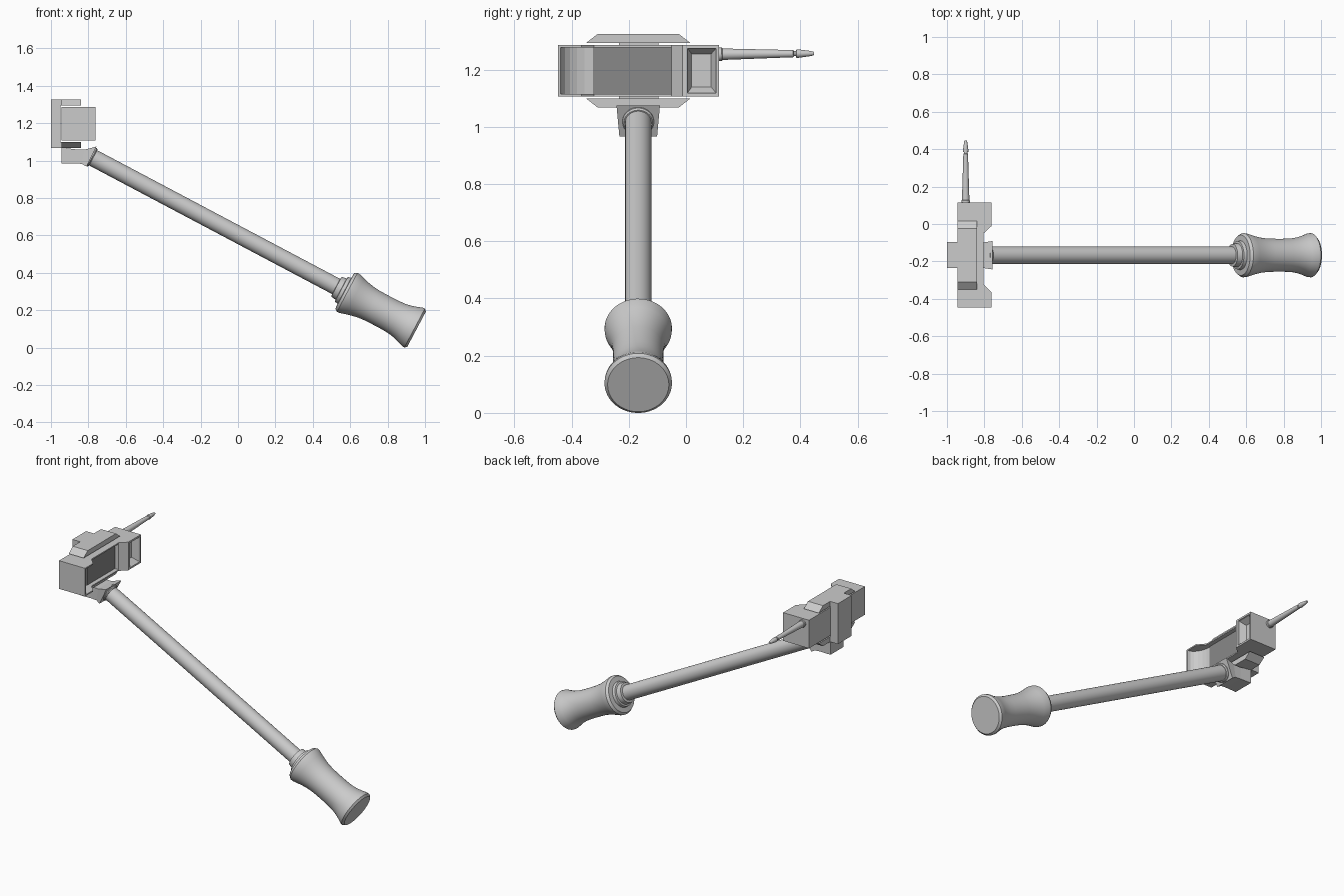
import bpy, bmesh, math
from mathutils import Vector

if "Cube" in bpy.data.objects:
    bpy.data.objects.remove(bpy.data.objects["Cube"])

YC = -0.167  # centre line of pole and clamp


def make(name, verts, faces, smooth=False):
    me = bpy.data.meshes.new(name)
    me.from_pydata([tuple(v) for v in verts], [], faces)
    bm = bmesh.new()
    bm.from_mesh(me)
    bmesh.ops.recalc_face_normals(bm, faces=bm.faces)
    bm.to_mesh(me)
    bm.free()
    ob = bpy.data.objects.new(name, me)
    bpy.context.collection.objects.link(ob)
    bpy.ops.object.select_all(action='DESELECT')
    ob.select_set(True)
    bpy.context.view_layer.objects.active = ob
    if smooth:
        bpy.ops.object.shade_smooth_by_angle(angle=math.radians(30))
    return ob


def loft(name, rings):
    """Join equal-sized rings of points into a capped solid."""
    n = len(rings[0])
    verts = [v for r in rings for v in r]
    faces = [(k * n + i, k * n + (i + 1) % n, (k + 1) * n + (i + 1) % n, (k + 1) * n + i)
             for k in range(len(rings) - 1) for i in range(n)]
    faces += [tuple(range(n)), tuple(range(len(verts) - n, len(verts)))]
    return make(name, verts, faces)


def prism_z(name, outline, z0, z1):
    return loft(name, [[(x, y, z) for x, y in outline] for z in (z0, z1)])


def box(name, x0, x1, y0, y1, z0, z1):
    return prism_z(name, [(x0, y0), (x1, y0), (x1, y1), (x0, y1)], z0, z1)


def lathe(name, origin, axis, profile, n=40):
    """Revolve (distance, radius) pairs about an axis."""
    o, a = Vector(origin), Vector(axis).normalized()
    u = a.orthogonal().normalized()
    w = a.cross(u)
    rings = [[o + a * d + (u * math.cos(t) + w * math.sin(t)) * r
              for t in (2 * math.pi * i / n for i in range(n))] for d, r in profile]
    ob = loft(name, rings)
    bpy.ops.object.shade_smooth_by_angle(angle=math.radians(30))
    return ob


def cut(target, cutter):
    m = target.modifiers.new("cut", 'BOOLEAN')
    m.operation = 'DIFFERENCE'
    m.solver = 'EXACT'
    m.object = cutter
    bpy.context.view_layer.objects.active = target
    bpy.ops.object.modifier_apply(modifier=m.name)
    bpy.data.objects.remove(cutter)


# Head housing with a notched front
housing = prism_z("head_housing", [
    (-0.945, -0.447), (-0.763, -0.447), (-0.763, -0.365), (-0.804, -0.322),
    (-0.804, -0.05), (-0.763, -0.012), (-0.763, 0.115), (-0.945, 0.115)], 1.107, 1.286)

# Screen recess, its far wall sweeping out to the end of the housing
sweep = [(-0.835 + 0.075 * (1 - math.cos(t)), -0.325 - 0.114 * math.sin(t))
         for t in (math.pi / 2 * i / 6 for i in range(7))]
cut(housing, prism_z("recess_cutter",
                     sweep + [(-0.70, -0.439), (-0.70, -0.05), (-0.835, -0.05)], 1.115, 1.278))

# Tapered square window
cut(housing, loft("window_cutter", [
    [(x, y0, z0), (x, y1, z0), (x, y1, z1), (x, y0, z1)]
    for x, y0, y1, z0, z1 in ((-0.81, 0.02, 0.088, 1.14, 1.255),
                              (-0.775, 0.005, 0.105, 1.118, 1.275),
                              (-0.74, 0.005, 0.105, 1.118, 1.275))]))

# Dark screen at the bottom of the recess
dark = bpy.data.materials.new("dark_grey")
dark.diffuse_color = (0.25, 0.25, 0.25, 1)
dark.use_nodes = True
dark.node_tree.nodes["Principled BSDF"].inputs["Base Color"].default_value = dark.diffuse_color
screen = box("screen", -0.837, -0.83, -0.325, -0.051, 1.1155, 1.2775)
screen.data.materials.append(dark)

# Clamp: back bar, two stems and two bevelled plates
box("clamp_back_bar", -1.0, -0.948, -0.235, -0.097, 1.10, 1.295)
for label, inner, outer in (("top", 1.293, 1.325), ("bottom", 1.10, 1.068)):
    box(f"clamp_{label}_stem", -1.0, -0.94, -0.235, -0.097, min(inner, outer), max(inner, outer))
    plate = [(YC - 0.183, inner), (YC + 0.183, inner), (YC + 0.142, outer), (YC - 0.142, outer)]
    loft(f"clamp_{label}_plate", [[(x, y, z) for y, z in plate] for x in (-0.945, -0.84)])

# Mount bracket flaring to meet the pole
sections = [  # bottom x, z, half width; top x, z, half width
    (-0.945, 0.984, 0.066, -0.945, 1.069, 0.066),
    (-0.87, 0.984, 0.064, -0.87, 1.06, 0.064),
    (-0.835, 0.982, 0.064, -0.82, 1.058, 0.066),
    (-0.81, 0.967, 0.066, -0.756, 1.075, 0.076)]
loft("mount_bracket", [[(bx, YC - bw, bz), (bx, YC + bw, bz), (tx, YC + tw, tz), (tx, YC - tw, tz)]
                       for bx, bz, bw, tx, tz, tw in sections])

# Pole and its collar
end = Vector((0.955, YC, 0.0985))
start = Vector((-0.785, YC, 1.02))
back = start - end
length = back.length
lathe("pole", end, back, [(0.40, 0.046), (length + 0.01, 0.046)])
lathe("pole_collar", end, back, [(length - 0.012, 0.05), (length - 0.006, 0.055), (length + 0.01, 0.055)])

# Grip with flared ends and stepped neck
lathe("grip", end, back, [
    (0, 0.107), (0.012, 0.118), (0.025, 0.117), (0.055, 0.106), (0.085, 0.097),
    (0.12, 0.091), (0.16, 0.0885), (0.21, 0.088), (0.27, 0.089), (0.31, 0.093),
    (0.345, 0.100), (0.375, 0.108), (0.405, 0.117), (0.42, 0.118), (0.435, 0.108),
    (0.437, 0.078), (0.455, 0.075), (0.457, 0.064), (0.485, 0.060), (0.487, 0.045)], 48)

# Aerial with a narrow neck and pointed tip
lathe("aerial", (-0.90, 0.11, 1.254), (0, 1, 0.008), [
    (0, 0.023), (0.015, 0.023), (0.018, 0.020), (0.265, 0.0125), (0.267, 0.009),
    (0.274, 0.009), (0.276, 0.0145), (0.285, 0.0145), (0.325, 0.009), (0.337, 0.006)], 24)
